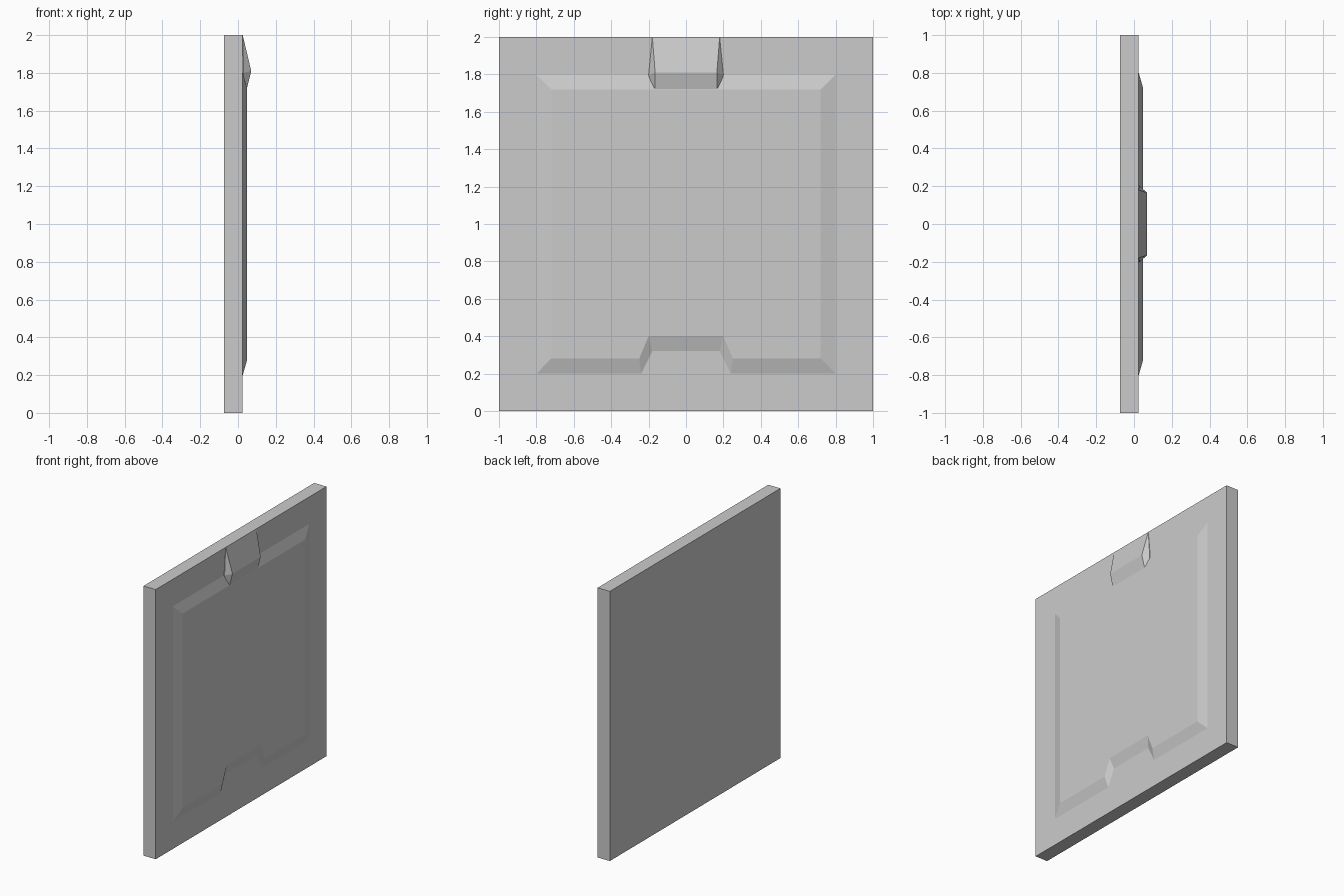
import bpy, bmesh

if "Cube" in bpy.data.objects:
    bpy.data.objects.remove(bpy.data.objects["Cube"])


def finish(name, bm):
    bmesh.ops.recalc_face_normals(bm, faces=bm.faces[:])
    me = bpy.data.meshes.new(name)
    bm.to_mesh(me)
    bm.free()
    ob = bpy.data.objects.new(name, me)
    bpy.context.collection.objects.link(ob)
    return ob


def mirrored(half):
    # half outline (y, z) from bottom centre to top centre, mirrored across y = 0
    return half + [(-y, z) for y, z in reversed(half)]


def loft(name, layers):
    # stack of closed outlines along x: [(x, [(y, z), ...]), ...]
    bm = bmesh.new()
    rings = [[bm.verts.new((x, y, z)) for y, z in pts] for x, pts in layers]
    n = len(rings[0])
    for a, b in zip(rings, rings[1:]):
        for i in range(n):
            j = (i + 1) % n
            bm.faces.new((a[i], a[j], b[j], b[i]))
    bm.faces.new(rings[0])
    bm.faces.new(rings[-1])
    return finish(name, bm)


# flat backing slab
square = mirrored([(1, 0), (1, 2)])
slab = loft("wall_panel", [(-0.075, square), (0.025, square)])

# raised field with sloped border and a notch at the bottom
outer = mirrored([(0.18, 0.32), (0.24, 0.20), (0.80, 0.20), (0.80, 1.80)])
inner = mirrored([(0.20, 0.40), (0.25, 0.28), (0.72, 0.28), (0.72, 1.72)])
field = loft("raised_field", [(-0.02, outer), (0.025, outer), (0.048, inner)])

# wedge-shaped tab at the top
bm = bmesh.new()
for s in (-1, 1):
    for x, y, z in [(-0.02, 0.18, 2), (0.025, 0.18, 2), (0.07, 0.165, 1.81),
                    (0.03, 0.20, 1.80), (-0.02, 0.20, 1.80),
                    (0.02, 0.17, 1.61), (-0.02, 0.17, 1.61)]:
        bm.verts.new((x, s * y, z))
bmesh.ops.convex_hull(bm, input=bm.verts[:])
tab = finish("top_tab", bm)

# merge relief into one solid
bpy.context.view_layer.objects.active = slab
for part in (field, tab):
    mod = slab.modifiers.new("union", "BOOLEAN")
    mod.operation = "UNION"
    mod.solver = "EXACT"
    mod.object = part
    bpy.ops.object.modifier_apply(modifier=mod.name)
    bpy.data.objects.remove(part)
